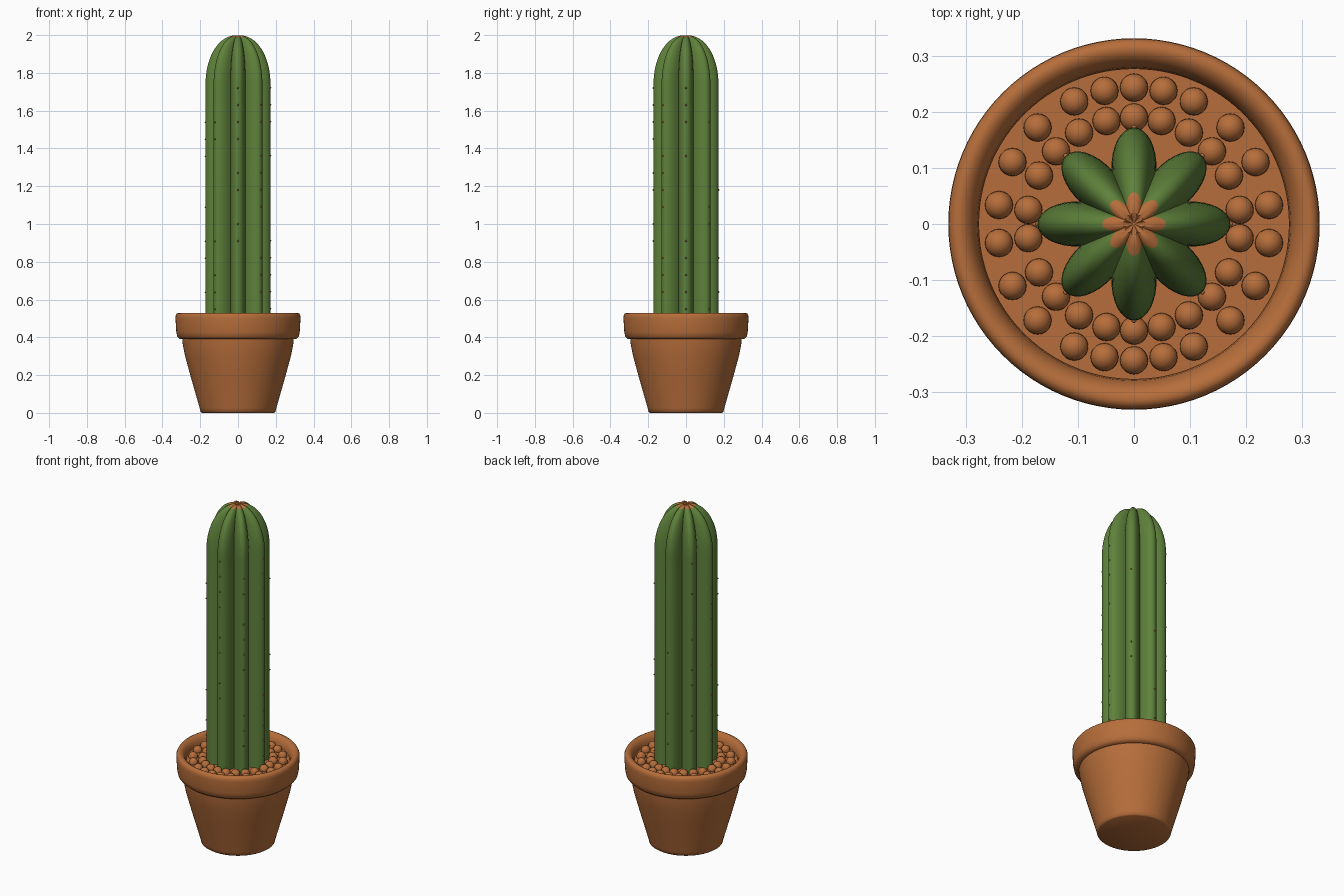
import bpy, bmesh, math, random
from mathutils import Matrix

random.seed(4)
cube = bpy.data.objects.get("Cube")
if cube:
    bpy.data.objects.remove(cube)


def material(name, rgb):
    m = bpy.data.materials.new(name)
    m.use_nodes = True
    m.diffuse_color = (*rgb, 1)
    m.node_tree.nodes["Principled BSDF"].inputs["Base Color"].default_value = (*rgb, 1)
    return m


TERRACOTTA = material("terracotta", (0.47, 0.155, 0.043))
GREEN = material("cactus green", (0.113, 0.22, 0.043))


def finish(bm, name, materials, angle=50):
    bmesh.ops.recalc_face_normals(bm, faces=bm.faces)
    mesh = bpy.data.meshes.new(name)
    bm.to_mesh(mesh)
    bm.free()
    for m in materials:
        mesh.materials.append(m)
    ob = bpy.data.objects.new(name, mesh)
    bpy.context.collection.objects.link(ob)
    bpy.ops.object.select_all(action='DESELECT')
    ob.select_set(True)
    bpy.context.view_layer.objects.active = ob
    bpy.ops.object.shade_smooth_by_angle(angle=math.radians(angle))
    return ob


def loft(profile, segments, radius_at):
    """Skin closed rings; radius_at shapes each ring by angle."""
    bm = bmesh.new()
    rings = []
    for r, z in profile:
        ring = []
        for i in range(segments):
            a = math.tau * i / segments
            d = radius_at(r, a)
            ring.append(bm.verts.new((d * math.cos(a), d * math.sin(a), z)))
        rings.append(ring)
    for low, high in zip(rings, rings[1:]):
        for i in range(segments):
            j = (i + 1) % segments
            bm.faces.new((low[i], low[j], high[j], high[i]))
    bm.faces.new(rings[0])
    bm.faces.new(rings[-1])
    return bm


def circle(r, a):
    return r


# Pot with its rounded collar, open down to the soil
pot_profile = [(0.19, 0), (0.198, 0.005), (0.203, 0.025), (0.25, 0.19), (0.28, 0.3),
               (0.292, 0.36), (0.295, 0.39), (0.31, 0.392), (0.322, 0.405), (0.327, 0.43),
               (0.331, 0.5), (0.33, 0.515), (0.324, 0.526), (0.315, 0.53), (0.304, 0.528),
               (0.293, 0.52), (0.285, 0.507), (0.279, 0.49), (0.275, 0.45)]
finish(loft(pot_profile, 96, circle), "pot", [TERRACOTTA])

# Soil disc
SOIL = 0.48
finish(loft([(0.277, 0.455), (0.277, SOIL)], 96, circle), "soil", [TERRACOTTA])

# Two rings of pebbles, mirrored over both axes
bm = bmesh.new()
for radius, angles in ((0.243, (8, 27, 45, 64, 77.5, 90)), (0.19, (7.6, 27, 43, 59, 75, 90))):
    for deg in angles:
        for side in ((1, -1) if deg < 90 else (1,)):
            for depth in (1, -1):
                a = math.radians(deg)
                place = Matrix.Translation((side * radius * math.cos(a),
                                            depth * radius * math.sin(a), SOIL + 0.006))
                bmesh.ops.create_uvsphere(bm, u_segments=20, v_segments=12,
                                          radius=0.025, matrix=place)
finish(bm, "pebbles", [TERRACOTTA])

# Ribbed cactus stem: eight lobes with creased valleys
CREST, VALLEY = 0.172, 0.105


def lobed(r, a):
    return r * (VALLEY + (CREST - VALLEY) * abs(math.cos(4 * a))) / CREST


stem = [(CREST, SOIL - 0.02), (CREST, 1.1), (CREST, 1.74)]
DOME_STEPS = 16
for k in range(1, DOME_STEPS):
    t = math.pi / 2 * k / DOME_STEPS
    stem.append((CREST * math.cos(t) ** 0.9, 1.74 + 0.26 * math.sin(t)))
stem += [(0.012, 1.992), (0.003, 1.988)]
bm = loft(stem, 128, lobed)
# Woody star at the crown
for f in bm.faces:
    c = f.calc_center_median()
    reach = 0.047 + 0.014 * math.cos(8 * math.atan2(c.y, c.x))
    f.material_index = 1 if c.z > 1.9 and c.xy.length < reach else 0
finish(bm, "cactus_stem", [GREEN, TERRACOTTA], 60)

# Sparse tiny spine buds along the rib crests
bm = bmesh.new()
for rib in range(8):
    a = rib * math.tau / 8
    for step in range(14):
        if random.random() < 0.4:
            place = Matrix.Translation((CREST * math.cos(a), CREST * math.sin(a),
                                        0.55 + 0.09 * step))
            bmesh.ops.create_icosphere(bm, subdivisions=1, radius=0.005, matrix=place)
finish(bm, "spine_buds", [TERRACOTTA])
